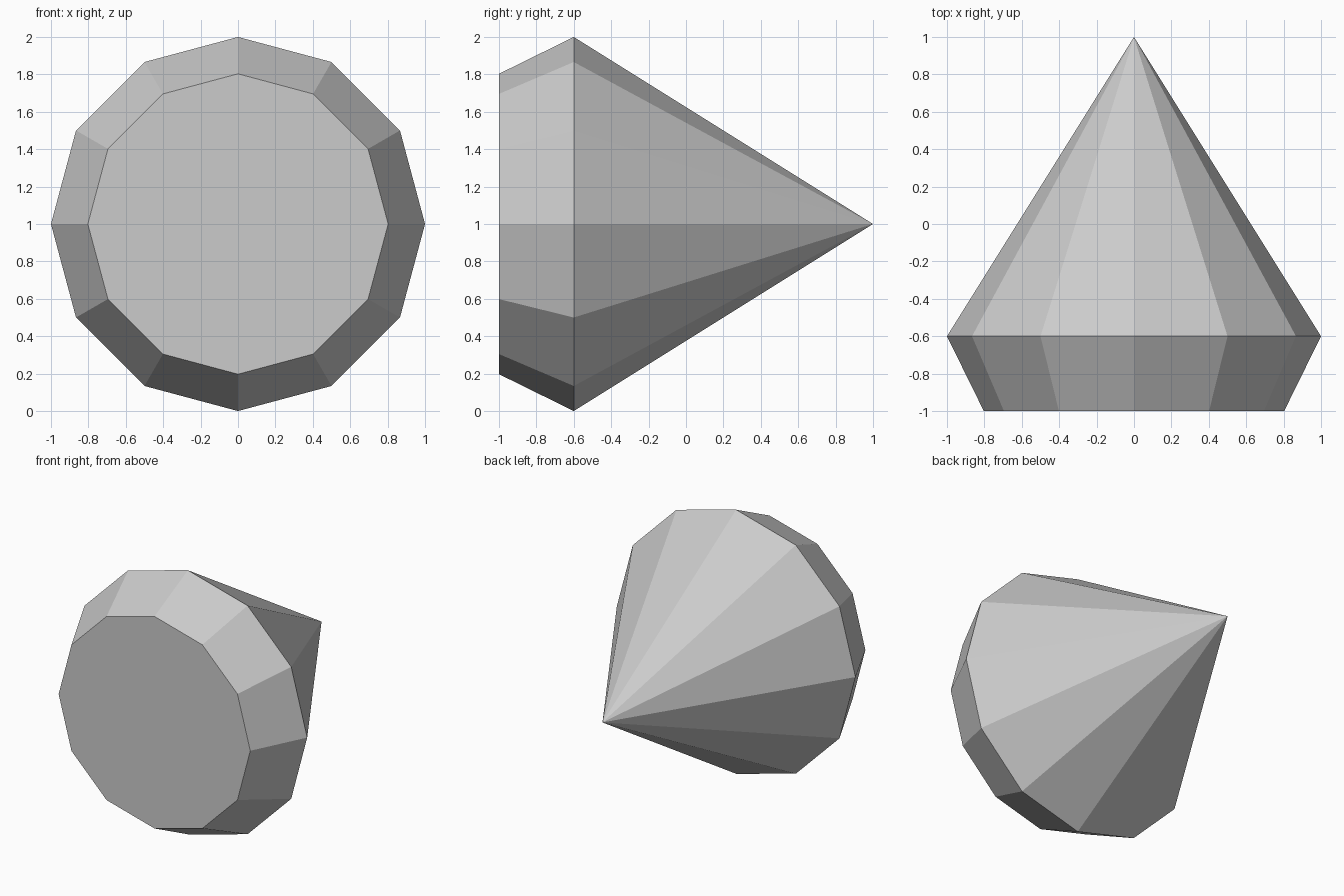
import bpy, bmesh, math

if "Cube" in bpy.data.objects:
    bpy.data.objects.remove(bpy.data.objects["Cube"])

SIDES = 12
# Rings along y: (y position, radius)
RINGS = [(-1.0, 0.803), (-0.6, 1.0)]
APEX_Y = 1.0

mat = bpy.data.materials.new("light grey")
mat.diffuse_color = (0.6, 0.6, 0.6, 1)
mat.use_nodes = True
mat.node_tree.nodes["Principled BSDF"].inputs["Base Color"].default_value = mat.diffuse_color

bm = bmesh.new()

def ring(y, r):
    """Circle of vertices facing y, with one vertex at the top."""
    angles = [2 * math.pi * i / SIDES for i in range(SIDES)]
    return [bm.verts.new((r * math.sin(a), y, 1 + r * math.cos(a))) for a in angles]

table, girdle = [ring(y, r) for y, r in RINGS]
apex = bm.verts.new((0, APEX_Y, 1))

# Flat table, sloping crown and pointed pavilion
bm.faces.new(table)
for i in range(SIDES):
    j = (i + 1) % SIDES
    bm.faces.new((table[i], table[j], girdle[j], girdle[i]))
    bm.faces.new((girdle[i], girdle[j], apex))
bmesh.ops.recalc_face_normals(bm, faces=bm.faces)

mesh = bpy.data.meshes.new("cut_gem")
bm.to_mesh(mesh)
bm.free()
mesh.materials.append(mat)
bpy.context.collection.objects.link(bpy.data.objects.new("cut_gem", mesh))
